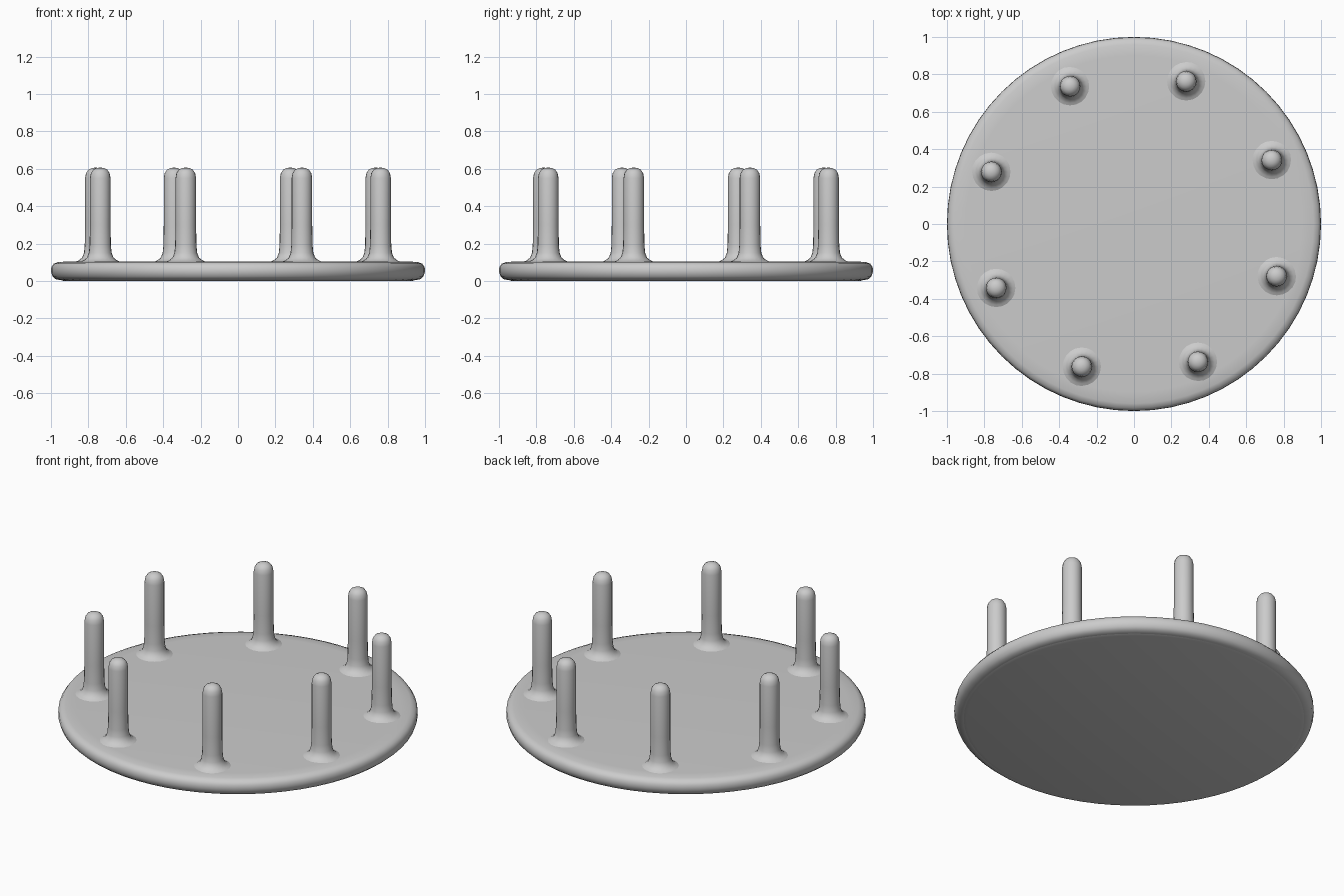
import bpy, bmesh, math

if "Cube" in bpy.data.objects:
    bpy.data.objects.remove(bpy.data.objects["Cube"])

grey = bpy.data.materials.new("light_grey")
grey.diffuse_color = (0.6, 0.6, 0.6, 1)
grey.use_nodes = True
grey.node_tree.nodes["Principled BSDF"].inputs["Base Color"].default_value = grey.diffuse_color


def lathe(name, profile, segments, location=(0, 0, 0)):
    """Spin an (r, z) profile about z; the ends lie on the axis."""
    bm = bmesh.new()
    verts = [bm.verts.new((r, 0, z)) for r, z in profile]
    edges = [bm.edges.new(pair) for pair in zip(verts, verts[1:])]
    bmesh.ops.spin(bm, geom=verts + edges, cent=(0, 0, 0), axis=(0, 0, 1),
                   angle=math.tau, steps=segments, use_merge=False)
    bmesh.ops.remove_doubles(bm, verts=bm.verts, dist=1e-4)
    bmesh.ops.recalc_face_normals(bm, faces=bm.faces)
    mesh = bpy.data.meshes.new(name)
    bm.to_mesh(mesh)
    bm.free()
    mesh.materials.append(grey)
    obj = bpy.data.objects.new(name, mesh)
    obj.location = location
    bpy.context.collection.objects.link(obj)
    bpy.ops.object.select_all(action='DESELECT')
    obj.select_set(True)
    bpy.context.view_layer.objects.active = obj
    bpy.ops.object.shade_smooth_by_angle(angle=math.radians(40))
    return obj


# Round base plate with a soft rim
lathe("base_plate", [(0, 0.005), (0.95, 0.005), (0.975, 0.01), (0.992, 0.025),
                     (1.0, 0.05), (0.998, 0.075), (0.985, 0.093),
                     (0.96, 0.102), (0.9, 0.105), (0, 0.105)], 64)

# Upright pegs with flared feet and domed tips
peg_profile = [(0, 0.095), (0.115, 0.1), (0.09, 0.11), (0.071, 0.125),
               (0.061, 0.15), (0.057, 0.19), (0.055, 0.3), (0.055, 0.55),
               (0.05, 0.577), (0.038, 0.595), (0.02, 0.604), (0, 0.607)]
for i in range(8):
    a = math.radians(24.9 + 45 * i)
    lathe(f"peg_{i + 1}", peg_profile, 20,
          (0.812 * math.cos(a), 0.812 * math.sin(a), 0))

# Thin flat underside resting on the ground
lathe("base_underside", [(0, 0), (0.93, 0), (0.95, 0.006), (0, 0.006)], 64)
